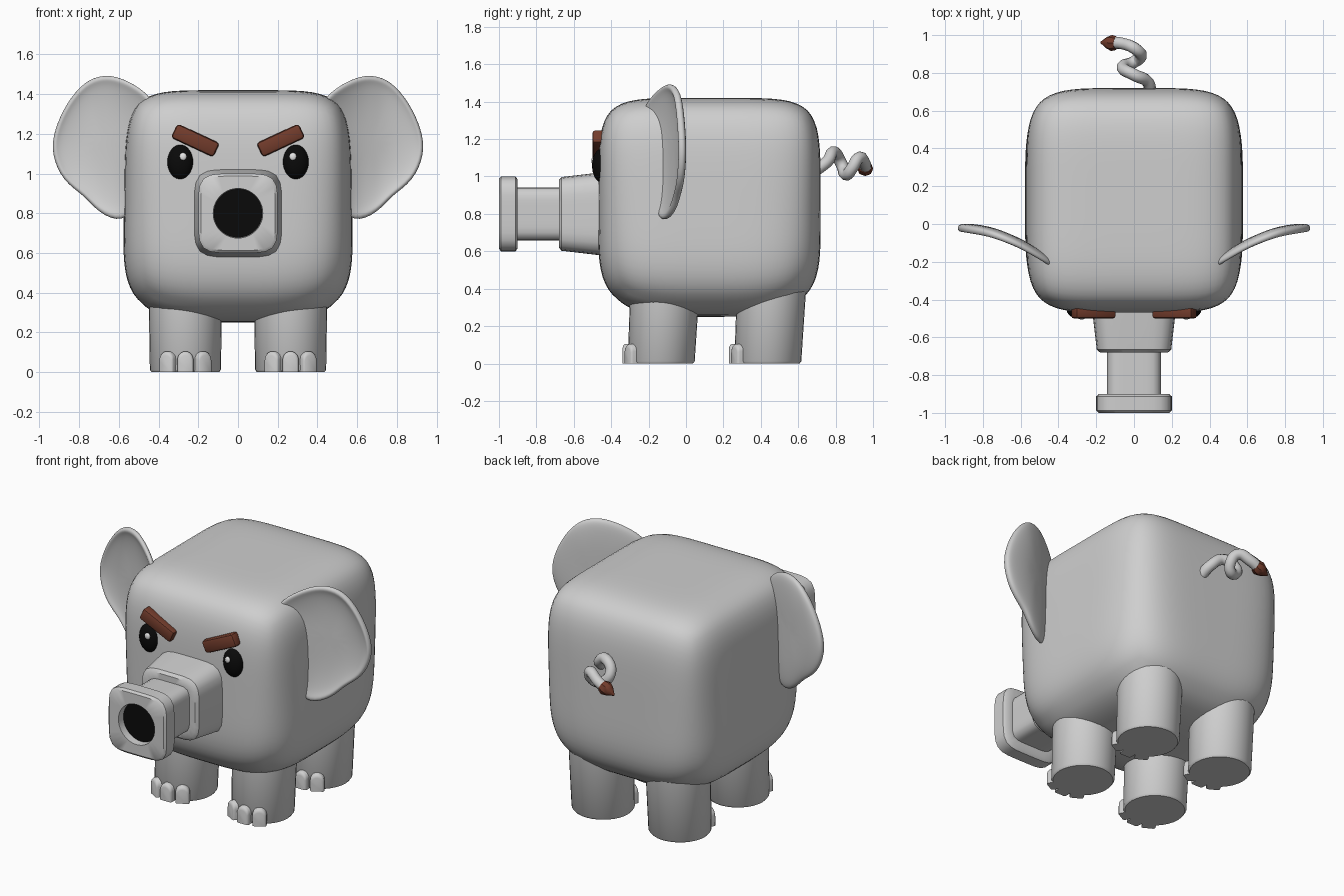
import bpy, bmesh, math
from mathutils import Vector, Matrix

if "Cube" in bpy.data.objects:
    bpy.data.objects.remove(bpy.data.objects["Cube"])


def material(name, rgb):
    m = bpy.data.materials.new(name)
    m.diffuse_color = (*rgb, 1)
    m.use_nodes = True
    m.node_tree.nodes["Principled BSDF"].inputs["Base Color"].default_value = m.diffuse_color
    return m


GREY = material("grey skin", (0.62, 0.62, 0.62))
BLACK = material("black", (0.003, 0.003, 0.003))
BROWN = material("brown hair", (0.17, 0.045, 0.025))
WHITE = material("eye highlight white", (0.8, 0.8, 0.8))


def finish(name, bm, mats, smooth=True):
    bmesh.ops.recalc_face_normals(bm, faces=bm.faces)
    me = bpy.data.meshes.new(name)
    bm.to_mesh(me)
    bm.free()
    for m in mats:
        me.materials.append(m)
    ob = bpy.data.objects.new(name, me)
    bpy.context.collection.objects.link(ob)
    if smooth:
        bpy.ops.object.select_all(action='DESELECT')
        ob.select_set(True)
        bpy.context.view_layer.objects.active = ob
        bpy.ops.object.shade_smooth_by_angle(angle=math.radians(40))
    return ob


def loft(bm, rings):
    """Skin a list of closed rings and cap both ends; returns the last cap."""
    vs = [[bm.verts.new(p) for p in r] for r in rings]
    n = len(vs[0])
    for a, b in zip(vs, vs[1:]):
        for i in range(n):
            j = (i + 1) % n
            bm.faces.new((a[i], a[j], b[j], b[i]))
    bm.faces.new(vs[0])
    return bm.faces.new(vs[-1])


def squircle(h, n, count=40):
    pts = []
    for i in range(count):
        c, s = math.cos(2 * math.pi * i / count), math.sin(2 * math.pi * i / count)
        r = h / (abs(c) ** n + abs(s) ** n) ** (1 / n)
        pts.append((r * c, r * s))
    return pts


def ellipsoid(name, centre, radii, mat):
    bm = bmesh.new()
    m = Matrix.Translation(centre) @ Matrix.Diagonal((*radii, 1))
    bmesh.ops.create_uvsphere(bm, u_segments=24, v_segments=16, radius=1, matrix=m)
    return finish(name, bm, [mat])


# Body: gridded cube pushed onto a rounded block, softer underneath
bm = bmesh.new()
bmesh.ops.create_cube(bm, size=2)
bmesh.ops.subdivide_edges(bm, edges=bm.edges[:], cuts=23, use_grid_fill=True)
for v in bm.verts:
    n = 4.7 + 0.9 * v.co.z
    p = v.co / sum(abs(c) ** n for c in v.co) ** (1 / n)
    v.co = (0.575 * (1 - 0.015 * p.z) * p.x, 0.125 + 0.595 * p.y, 0.835 + 0.585 * p.z)
finish("body", bm, [GREY])

# Trunk: stepped rounded-square sections ending in a round black nostril
bm = bmesh.new()
sections = [(-0.36, 0.23, 5), (-0.47, 0.22, 5), (-0.665, 0.197, 5), (-0.68, 0.18, 5),
            (-0.68, 0.142, 6), (-0.90, 0.142, 6), (-0.90, 0.185, 5), (-0.912, 0.2, 5),
            (-0.988, 0.2, 5), (-1.0, 0.187, 5), (-1.0, 0.125, 2), (-0.955, 0.122, 2)]
cap = loft(bm, [[(x, y, z + 0.8) for x, z in squircle(h, n)] for y, h, n in sections])
cap.material_index = 1
finish("trunk", bm, [GREY, BLACK])

# Legs with three toenails each
ARCH = [(-0.04, 0), (0.04, 0)] + [
    (0.04 * math.cos(math.pi * i / 10), 0.065 + 0.04 * math.sin(math.pi * i / 10)) for i in range(11)]
for side, sx in (("right", 1), ("left", -1)):
    for end, y in (("front", -0.133), ("back", 0.437)):
        bm = bmesh.new()
        loft(bm, [[(sx * 0.265 + a, y + 0.05 * z + b, z) for a, b in squircle(r, 2, 32)]
                  for z, r in ((0, 0.17), (0.012, 0.179), (0.45, 0.186))])
        finish(f"{end}_leg_{side}", bm, [GREY])
        bm = bmesh.new()
        for turn in (-29, 0, 29):
            place = Matrix.Translation((sx * 0.265, y, 0)) @ Matrix.Rotation(math.radians(turn), 4, 'Z')
            loft(bm, [[place @ Vector((a * s, -d, b * s)) for a, b in ARCH]
                      for d, s in ((0.12, 1), (0.192, 1), (0.202, 0.93), (0.206, 0.8))])
        finish(f"{end}_toes_{side}", bm, [GREY])

# Ears: dished leaf outline, swept backwards towards the outer edge
OUTLINE = [(0.41, 1.355), (0.50, 1.435), (0.60, 1.485), (0.68, 1.495), (0.77, 1.465), (0.86, 1.36),
           (0.925, 1.22), (0.94, 1.10), (0.88, 0.96), (0.77, 0.89), (0.705, 0.805), (0.58, 0.75),
           (0.51, 0.85), (0.48, 1.08), (0.45, 1.24)]
SWEEP = [(0.40, -0.225), (0.59, -0.11), (0.75, -0.045), (0.96, -0.01)]


def sweep(x):
    for (x0, y0), (x1, y1) in zip(SWEEP, SWEEP[1:]):
        if x <= x1:
            break
    return y0 + (y1 - y0) * (x - x0) / (x1 - x0)


EAR_RINGS = [(0.25, 0.03), (0.6, 0.03), (0.9, 0.022), (1.01, 0.008), (1.01, -0.018),
             (0.95, -0.028), (0.88, -0.012), (0.6, 0.004), (0.25, 0.008)]
for side, sx in (("right", 1), ("left", -1)):
    bm = bmesh.new()
    rings = []
    for s, off in EAR_RINGS:
        ring = [(0.68 + s * (x - 0.68), 1.16 + s * (z - 1.16)) for x, z in OUTLINE]
        rings.append([(sx * x, sweep(x) + off, z) for x, z in ring])
    loft(bm, rings)
    ear = finish(f"ear_{side}", bm, [GREY], smooth=False)
    ear.data.polygons.foreach_set("use_smooth", [True] * len(ear.data.polygons))
    sub = ear.modifiers.new("smooth", 'SUBSURF')
    sub.levels = sub.render_levels = 2

    # Eyes and highlights
    ellipsoid(f"eye_{side}", (sx * 0.29, -0.455, 1.058), (0.066, 0.047, 0.088), BLACK)
    ellipsoid(f"eye_highlight_{side}", (sx * 0.277, -0.496, 1.085), (0.018, 0.01, 0.02), WHITE)

    # Angry eyebrows
    bm = bmesh.new()
    m = (Matrix.Translation((sx * 0.215, -0.465, 1.167)) @ Matrix.Rotation(math.radians(-25 * sx), 4, 'Y')
         @ Matrix.Diagonal((0.235, 0.072, 0.078, 1)))
    bmesh.ops.create_cube(bm, size=1, matrix=m)
    bmesh.ops.bevel(bm, geom=bm.edges[:], offset=0.016, segments=2, affect='EDGES', profile=0.5)
    finish(f"eyebrow_{side}", bm, [BROWN])

# Curly tail
cu = bpy.data.curves.new("tail", 'CURVE')
cu.dimensions = '3D'
cu.bevel_depth = 0.032
cu.bevel_resolution = 3
cu.resolution_u = 8
cu.use_fill_caps = True
path = [(0.09, 0.69, 1.03), (0.07, 0.755, 1.08), (0.0, 0.79, 1.13), (-0.06, 0.83, 1.07),
        (0.0, 0.858, 1.01), (0.035, 0.885, 1.04), (0.01, 0.925, 1.10), (-0.06, 0.955, 1.07),
        (-0.12, 0.96, 1.04)]
sp = cu.splines.new('BEZIER')
sp.bezier_points.add(len(path) - 1)
for bp, co in zip(sp.bezier_points, path):
    bp.co = co
    bp.handle_left_type = bp.handle_right_type = 'AUTO'
cu.materials.append(GREY)
bpy.context.collection.objects.link(bpy.data.objects.new("tail", cu))

# Pointed tail tuft
bm = bmesh.new()
turn = Vector((-0.9, 0.05, -0.4)).to_track_quat('Z', 'Y')
start = Vector((-0.095, 0.957, 1.052))
loft(bm, [[start + turn @ Vector((a, b, d)) for a, b in squircle(r, 2, 8)]
          for d, r in ((0, 0.036), (0.025, 0.043), (0.055, 0.03), (0.09, 0.004))])
finish("tail_tuft", bm, [BROWN])
